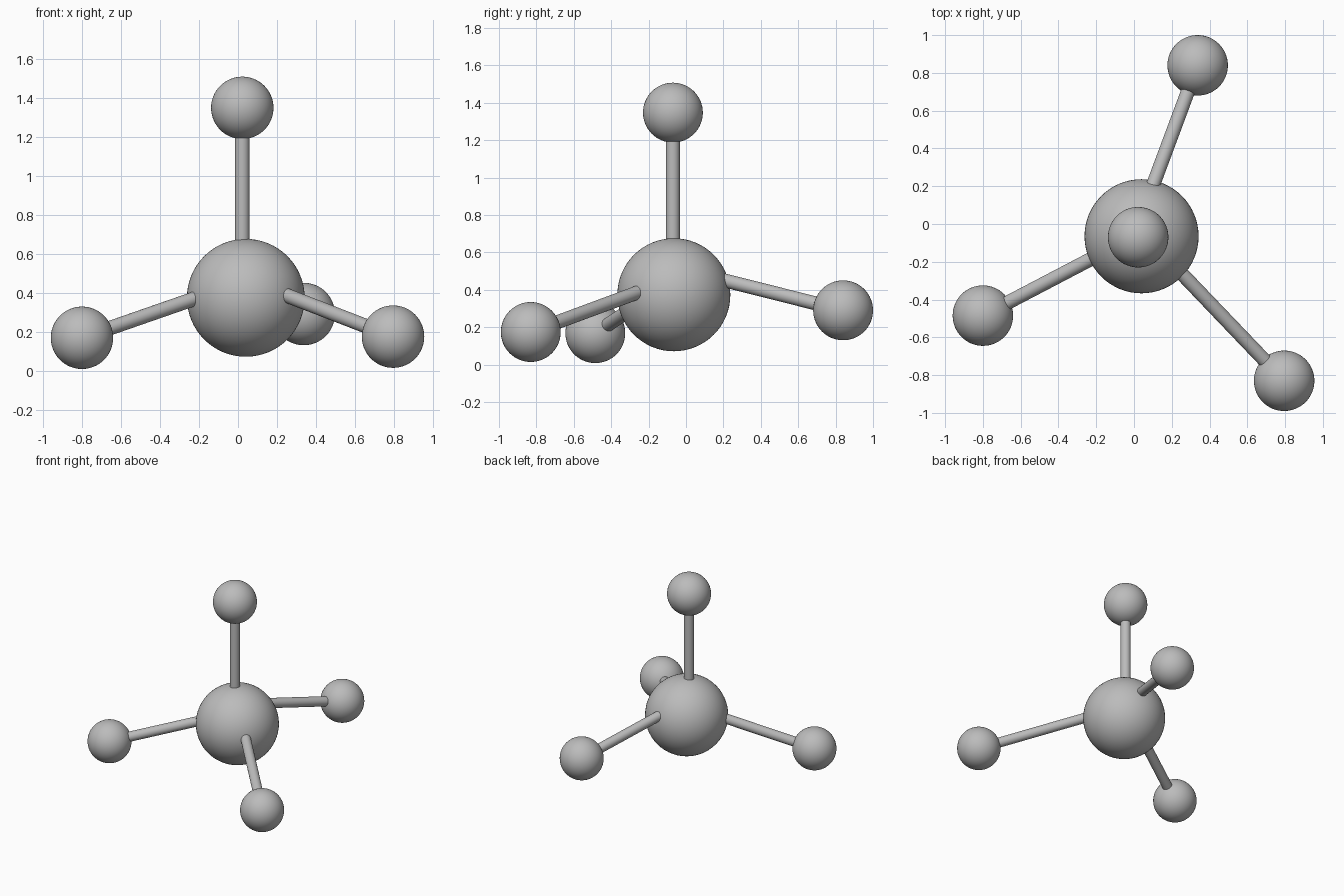
import bpy
from mathutils import Vector

if "Cube" in bpy.data.objects:
    bpy.data.objects.remove(bpy.data.objects["Cube"])

grey = bpy.data.materials.new("neutral grey")
grey.diffuse_color = (0.5, 0.5, 0.5, 1)
grey.use_nodes = True
grey.node_tree.nodes["Principled BSDF"].inputs["Base Color"].default_value = grey.diffuse_color


def finish(name):
    ob = bpy.context.object
    ob.name = name
    ob.data.materials.append(grey)
    bpy.ops.object.shade_smooth_by_angle()


def ball(name, centre, radius):
    bpy.ops.mesh.primitive_uv_sphere_add(segments=64, ring_count=32, radius=radius, location=centre)
    finish(name)


def rod(name, start, end, radius=0.037):
    a, b = Vector(start), Vector(end)
    bpy.ops.mesh.primitive_cylinder_add(vertices=32, radius=radius, depth=(b - a).length,
                                        location=(a + b) / 2)
    bpy.context.object.rotation_euler = (b - a).to_track_quat('Z', 'Y').to_euler()
    finish(name)


# Large central ball
ball("centre_ball", (0.04, -0.065, 0.373), 0.302)

# Outer balls, each with the rod that joins it to the centre
arms = {
    "top": ((0.022, -0.07, 0.45), (0.022, -0.07, 1.347)),
    "left": ((0.02, -0.056, 0.453), (-0.80, -0.485, 0.168)),
    "right": ((0.03, -0.03, 0.47), (0.795, -0.83, 0.174)),
    "back": ((0.0, -0.065, 0.518), (0.337, 0.84, 0.29)),
}
for side, (start, end) in arms.items():
    rod(side + "_rod", start, end)
    ball(side + "_ball", end, 0.16)
